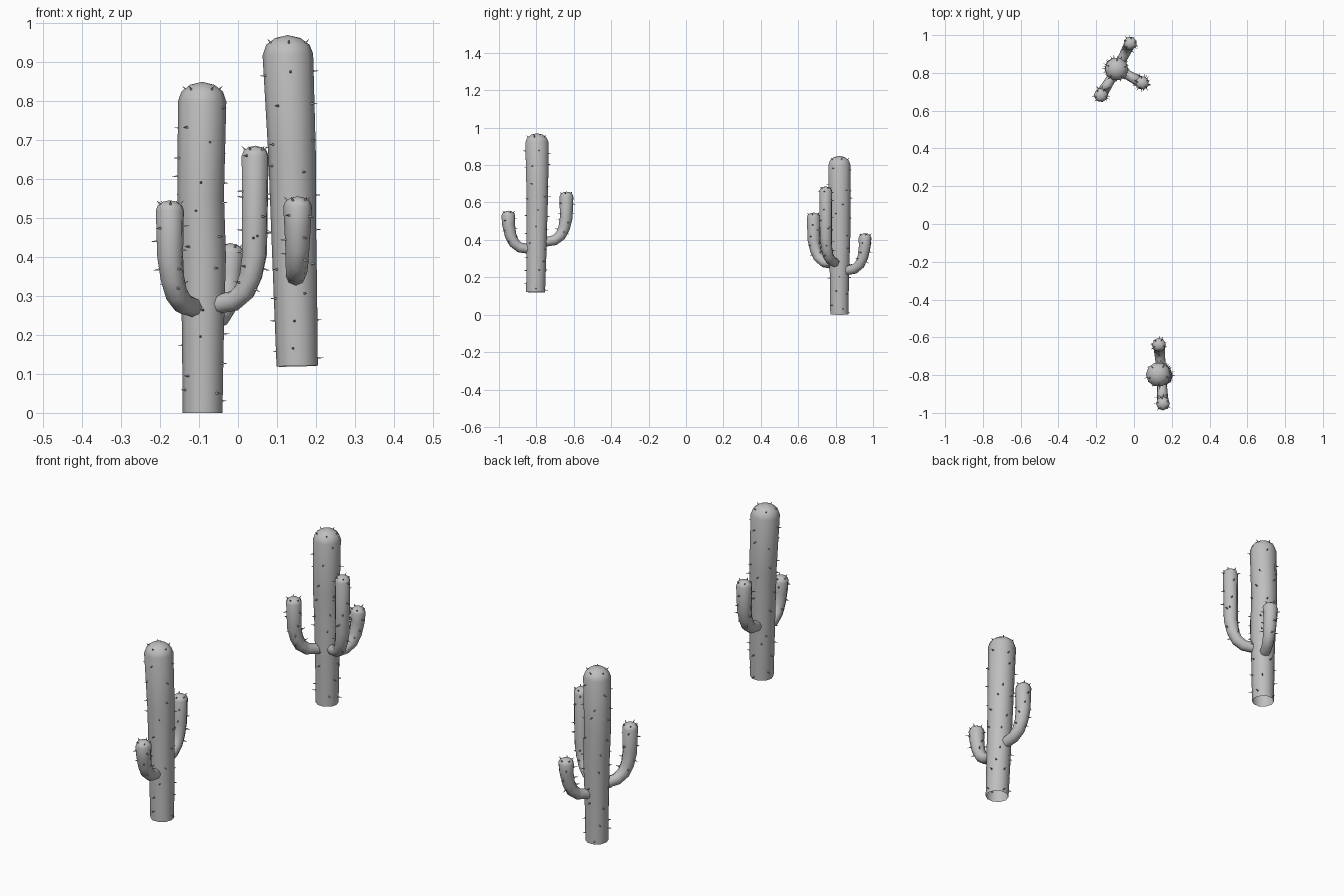
import bpy, bmesh, math, random
from mathutils import Vector

random.seed(4)
old = bpy.data.objects.get("Cube")
if old:
    bpy.data.objects.remove(old, do_unlink=True)

grey = bpy.data.materials.new("cactus grey")
grey.use_nodes = True
colour = (0.52, 0.52, 0.52, 1)
grey.diffuse_color = colour
grey.node_tree.nodes["Principled BSDF"].inputs["Base Color"].default_value = colour


def finish(bm, name, angle):
    bmesh.ops.recalc_face_normals(bm, faces=bm.faces)
    mesh = bpy.data.meshes.new(name)
    bm.to_mesh(mesh)
    bm.free()
    mesh.materials.append(grey)
    obj = bpy.data.objects.new(name, mesh)
    bpy.context.collection.objects.link(obj)
    bpy.ops.object.select_all(action='DESELECT')
    obj.select_set(True)
    bpy.context.view_layer.objects.active = obj
    bpy.ops.object.shade_smooth_by_angle(angle=math.radians(angle))


def frame(path, i, side):
    """Two axes spanning the cross-section at one point of the path."""
    a, b = path[max(i - 1, 0)][0], path[min(i + 1, len(path) - 1)][0]
    tangent = (b - a).normalized()
    u = (side - tangent * side.dot(tangent)).normalized()
    return u, tangent.cross(u)


def stem(name, path, side, sides, dome):
    """Tube along (centre, radius) points, closed by a rounded tip."""
    bm = bmesh.new()
    tip, r = path[-1]
    body = list(path)
    for lift, shrink in ((0.5, 0.86), (0.85, 0.5)):
        body.append((tip + Vector((0, 0, dome * lift)), r * shrink))
    rings = []
    for i, (c, rad) in enumerate(body):
        u, v = frame(body, i, side)
        steps = [math.tau * k / sides for k in range(sides)]
        rings.append([bm.verts.new(c + rad * (u * math.cos(a) + v * math.sin(a)))
                      for a in steps])
    for low, high in zip(rings, rings[1:]):
        for k in range(sides):
            j = (k + 1) % sides
            bm.faces.new((low[k], low[j], high[j], high[k]))
    pole = bm.verts.new(tip + Vector((0, 0, dome)))
    for k in range(sides):
        bm.faces.new((rings[-1][k], rings[-1][(k + 1) % sides], pole))
    finish(bm, name, 50)


def add_spike(bm, base, normal, length=0.018, width=0.0045):
    """Small four-sided thorn."""
    u = normal.orthogonal().normalized()
    v = normal.cross(u)
    foot = base - normal * 0.004
    ring = [bm.verts.new(foot + width * d) for d in (u, v, -u, -v)]
    point = bm.verts.new(base + normal * length)
    for k in range(4):
        bm.faces.new((ring[k], ring[(k + 1) % 4], point))


def scatter(bm, path, side, spacing, per_row, dome):
    """Rows of thorns along a stem, then a few on its tip."""
    turn = random.random()
    for i in range(len(path) - 1):
        (a, ra), (b, rb) = path[i], path[i + 1]
        u, v = frame(path, i, side)
        rows = max(1, round((b - a).length / spacing))
        for n in range(rows):
            f = (n + 0.5) / rows
            turn += 0.38
            for k in range(per_row):
                ang = turn + math.tau * k / per_row + random.uniform(-0.3, 0.3)
                d = u * math.cos(ang) + v * math.sin(ang)
                f2 = min(1, max(0, f + random.uniform(-0.12, 0.12)))
                add_spike(bm, a.lerp(b, f2) + d * (ra + (rb - ra) * f2) * 0.96, d)
    tip, r = path[-1]
    for k in range(5):
        ang = math.tau * k / 5 + turn
        out = Vector((math.cos(ang), math.sin(ang), 0))
        spot = tip + out * r * 0.72 + Vector((0, 0, dome * 0.6))
        add_spike(bm, spot, (out + Vector((0, 0, 1))).normalized(), 0.014)


def arm_path(hub, end, z, top, r):
    """Elbow shape running from inside the trunk out to an upright tip."""
    a, b = Vector((*hub, 0)), Vector((*end, 0))
    bend = [(0.25, 0, 0.68), (0.6, 0.01, 0.74), (0.8, 0.035, 0.79),
            (0.92, 0.075, 0.84), (0.99, 0.13, 0.92)]
    path = [(a.lerp(b, t) + Vector((0, 0, z + h)), r * s) for t, h, s in bend]
    path.append((b + Vector((0, 0, top)), r))
    heading = (b - a).normalized()
    return path, Vector((-heading.y, heading.x, 0))


def cactus(label, trunk, hub, arms):
    thorns = bmesh.new()
    path = [(Vector(p[:3]), p[3]) for p in trunk]
    side = Vector((1, 0, 0))
    stem(label + "_trunk", path, side, 10, 0.05)
    scatter(thorns, path, side, 0.075, 4, 0.05)
    for name, end, z, top, r in arms:
        path, side = arm_path(hub, end, z, top, r)
        stem(label + "_" + name, path, side, 8, 0.026)
        scatter(thorns, path[2:], side, 0.05, 3, 0.026)
    finish(thorns, label + "_thorns", 30)


# Rear cactus: three arms
cactus("rear_cactus",
       [(-0.091, 0.82, 0, 0.051), (-0.09, 0.82, 0.22, 0.054),
        (-0.09, 0.822, 0.4, 0.059), (-0.096, 0.822, 0.56, 0.06),
        (-0.092, 0.82, 0.8, 0.062)],
       (-0.09, 0.82),
       [("back_arm", (-0.02, 0.957), 0.235, 0.41, 0.036),
        ("left_arm", (0.044, 0.747), 0.278, 0.66, 0.036),
        ("right_arm", (-0.175, 0.682), 0.27, 0.52, 0.037)])

# Front cactus: raised base, two arms
cactus("front_cactus",
       [(0.152, -0.804, 0.12, 0.053), (0.147, -0.8, 0.32, 0.056),
        (0.142, -0.797, 0.5, 0.058), (0.139, -0.795, 0.66, 0.061),
        (0.128, -0.797, 0.92, 0.065)],
       (0.146, -0.798),
       [("back_arm", (0.132, -0.639), 0.388, 0.632, 0.037),
        ("front_arm", (0.153, -0.95), 0.35, 0.53, 0.037)])
